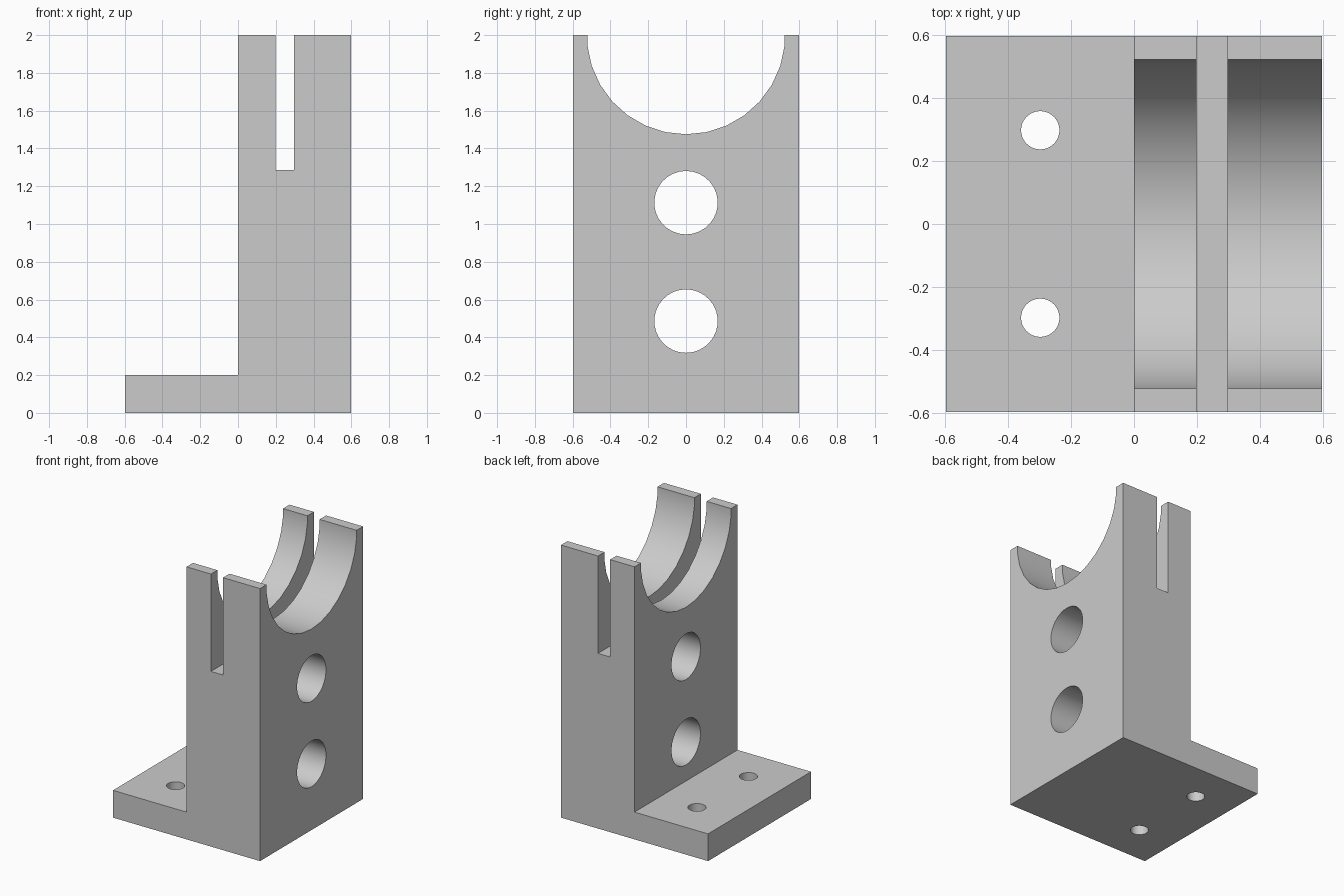
import bpy, bmesh
from math import pi

cube = bpy.data.objects.get("Cube")
if cube:
    bpy.data.objects.remove(cube, do_unlink=True)

HALF = 0.597      # half width and half depth
ACROSS = (pi / 2, 0, pi / 2)   # turns a cylinder to run along x

grey = bpy.data.materials.new("plain grey")
grey.use_nodes = True
grey.diffuse_color = (0.6, 0.6, 0.6, 1)
grey.node_tree.nodes["Principled BSDF"].inputs["Base Color"].default_value = (0.6, 0.6, 0.6, 1)


def extrude_profile(name, profile):
    """Extrude an x-z outline through the full depth."""
    bm = bmesh.new()
    face = bm.faces.new([bm.verts.new((x, -HALF, z)) for x, z in profile])
    moved = bmesh.ops.extrude_face_region(bm, geom=[face])["geom"]
    verts = [v for v in moved if isinstance(v, bmesh.types.BMVert)]
    bmesh.ops.translate(bm, verts=verts, vec=(0, 2 * HALF, 0))
    bmesh.ops.recalc_face_normals(bm, faces=bm.faces)
    mesh = bpy.data.meshes.new(name)
    bm.to_mesh(mesh)
    bm.free()
    mesh.materials.append(grey)
    obj = bpy.data.objects.new(name, mesh)
    bpy.context.collection.objects.link(obj)
    return obj


def drill(obj, radius, location, rotation=(0, 0, 0)):
    """Cut a round hole and discard the cutter."""
    bpy.ops.mesh.primitive_cylinder_add(vertices=30, radius=radius, depth=2,
                                        location=location, rotation=rotation)
    cutter = bpy.context.object
    cutter.name = "hole_cutter"
    cutter.hide_render = True
    cutter.data.materials.append(grey)
    mod = obj.modifiers.new("hole", 'BOOLEAN')
    mod.operation = 'DIFFERENCE'
    mod.solver = 'EXACT'
    mod.object = cutter
    bpy.context.view_layer.objects.active = obj
    bpy.ops.object.modifier_apply(modifier=mod.name)
    bpy.data.objects.remove(cutter, do_unlink=True)


# L-shaped bracket with the slot in its top
bracket = extrude_profile("slotted_bracket", [
    (-HALF, 0), (HALF, 0), (HALF, 2), (0.297, 2), (0.297, 1.285),
    (0.198, 1.285), (0.198, 2), (0, 2), (0, 0.2), (-HALF, 0.2)])

# Round cradle and the two holes through the upright
drill(bracket, 0.525, (0.3, 0, 2), ACROSS)
for z in (1.113, 0.486):
    drill(bracket, 0.168, (0.3, 0, z), ACROSS)

# Mounting holes in the foot
for y in (-0.298, 0.298):
    drill(bracket, 0.061, (-0.298, y, 0))

bpy.ops.object.select_all(action='DESELECT')
bracket.select_set(True)
bpy.context.view_layer.objects.active = bracket
bpy.ops.object.shade_smooth_by_angle(angle=pi / 6)
